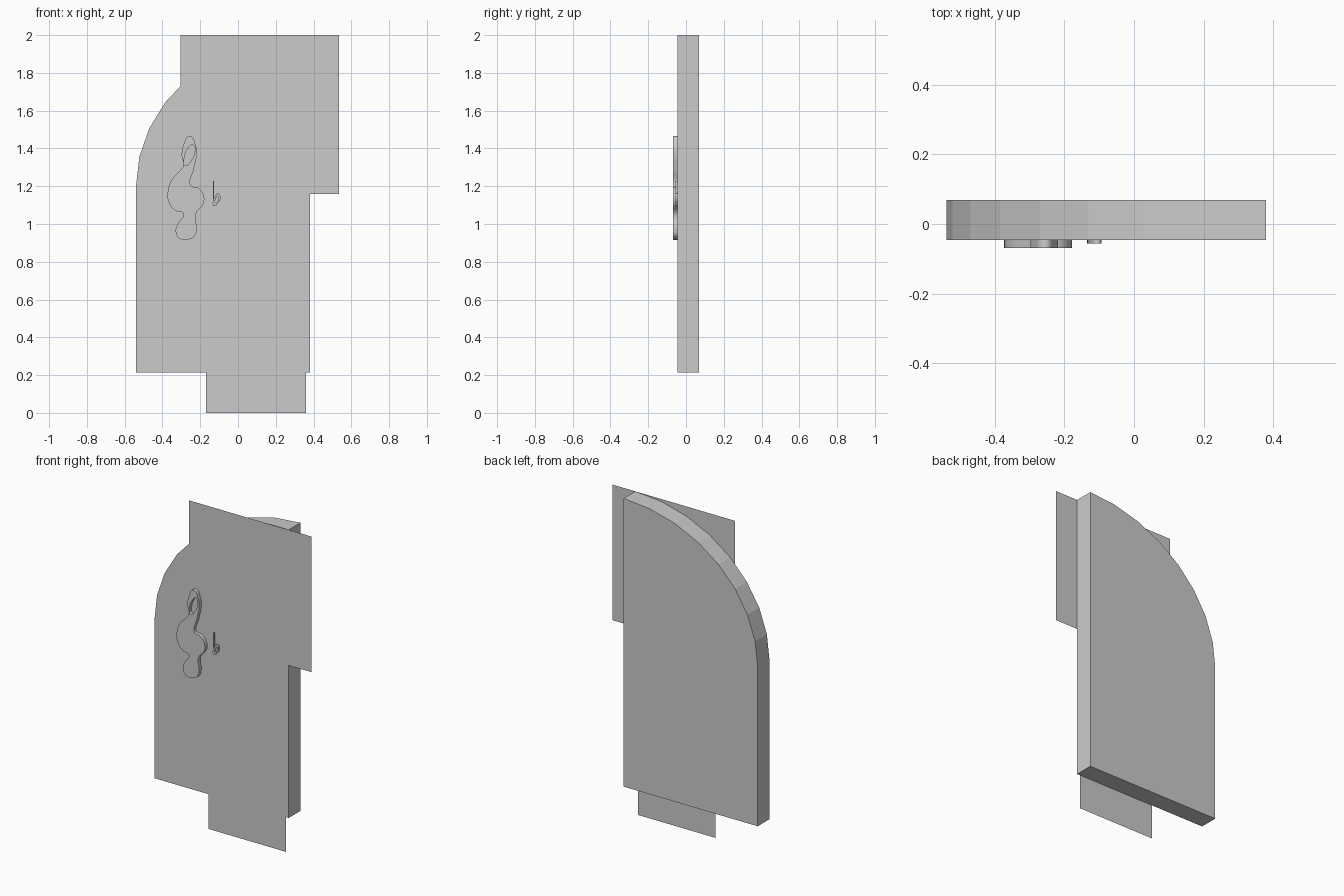
import bpy
import bmesh
from math import cos, sin, pi

cube = bpy.data.objects.get("Cube")
if cube:
    bpy.data.objects.remove(cube, do_unlink=True)

grey = bpy.data.materials.new("plain grey")
grey.use_nodes = True
grey.diffuse_color = (0.6, 0.6, 0.6, 1)
grey.node_tree.nodes["Principled BSDF"].inputs["Base Color"].default_value = (0.6, 0.6, 0.6, 1)

FRONT, BACK = -0.046, 0.069


def panel(name, outline, front, back=None):
    """Flat sheet from an x/z outline, thickened when a back depth is given."""
    bm = bmesh.new()
    face = bm.faces.new([bm.verts.new((x, front, z)) for x, z in outline])
    if back is not None:
        grown = bmesh.ops.extrude_face_region(bm, geom=[face])["geom"]
        for v in grown:
            if isinstance(v, bmesh.types.BMVert):
                v.co.y = back
        bmesh.ops.recalc_face_normals(bm, faces=bm.faces)
    mesh = bpy.data.meshes.new(name)
    bm.to_mesh(mesh)
    bm.free()
    mesh.materials.append(grey)
    obj = bpy.data.objects.new(name, mesh)
    bpy.context.collection.objects.link(obj)
    return obj


def rectangle(x0, x1, z0, z1):
    return [(x0, z0), (x1, z0), (x1, z1), (x0, z1)]


def relief(name, loops, front):
    """Raised shape with smooth outlines; inner loops become holes."""
    curve = bpy.data.curves.new(name, "CURVE")
    curve.dimensions = "2D"
    curve.fill_mode = "BOTH"
    curve.resolution_u = 6
    curve.extrude = (FRONT - front) / 2
    for loop in loops:
        spline = curve.splines.new("BEZIER")
        spline.bezier_points.add(len(loop) - 1)
        spline.use_cyclic_u = True
        for point, (x, z) in zip(spline.bezier_points, loop):
            point.co = (x, z, 0)
            point.handle_left_type = point.handle_right_type = "AUTO"
    obj = bpy.data.objects.new(name, curve)
    obj.rotation_euler.x = pi / 2
    obj.location.y = (FRONT + front) / 2
    bpy.context.collection.objects.link(obj)
    curve.materials.append(grey)
    bpy.ops.object.select_all(action="DESELECT")
    obj.select_set(True)
    bpy.context.view_layer.objects.active = obj
    bpy.ops.object.convert(target="MESH")
    return obj


# Main slab with a faceted quarter-ellipse shoulder
LEFT, RIGHT, BASE, SPRING, TOP = -0.54, 0.38, 0.215, 1.2, 2.0
STEPS = 8
shoulder = [(RIGHT - (RIGHT - LEFT) * cos(i * pi / 2 / STEPS),
             SPRING + (TOP - SPRING) * sin(i * pi / 2 / STEPS))
            for i in range(STEPS + 1)]
panel("slab", [(LEFT, BASE)] + shoulder + [(RIGHT, BASE)], FRONT, BACK)

# Thin sheets lying on the front face
panel("upper_sheet", rectangle(-0.305, 0.535, 1.16, 2.0), FRONT - 0.0003)
panel("lower_sheet", rectangle(-0.17, 0.36, 0, 1.01), FRONT - 0.0003)

# Five hairline staff lines
for i in range(5):
    z = 1.01 + i * 0.109
    panel(f"staff_line_{i + 1}", rectangle(-0.44, 0.02, z - 0.001, z + 0.001),
          FRONT - 0.0006)

# Raised treble clef with an open top loop
clef = [(-.256, 1.466), (-.225, 1.42), (-.219, 1.365), (-.235, 1.286),
        (-.249, 1.203), (-.214, 1.194), (-.182, 1.153), (-.184, 1.106),
        (-.219, 1.063), (-.226, 1.04), (-.219, .98), (-.23, .937),
        (-.272, .917), (-.314, .926), (-.33, .963), (-.314, 1.01),
        (-.288, 1.053), (-.33, 1.07), (-.367, 1.116), (-.372, 1.17),
        (-.351, 1.233), (-.304, 1.286), (-.288, 1.31), (-.298, 1.36),
        (-.288, 1.42)]
clef_hole = [(-.24, 1.42), (-.23, 1.375), (-.25, 1.335), (-.278, 1.31),
             (-.284, 1.35), (-.265, 1.4)]
relief("treble_clef", [clef, clef_hole], -0.069)

# Raised flat sign: a stem and a small open bowl
panel("flat_stem", rectangle(-0.133, -0.126, 1.095, 1.228), FRONT, -0.056)
bowl = [(-.127, 1.095), (-.124, 1.14), (-.105, 1.162), (-.093, 1.14), (-.108, 1.108)]
bowl_hole = [(-.118, 1.112), (-.116, 1.135), (-.107, 1.148), (-.102, 1.137), (-.108, 1.12)]
relief("flat_bowl", [bowl, bowl_hole], -0.056)
